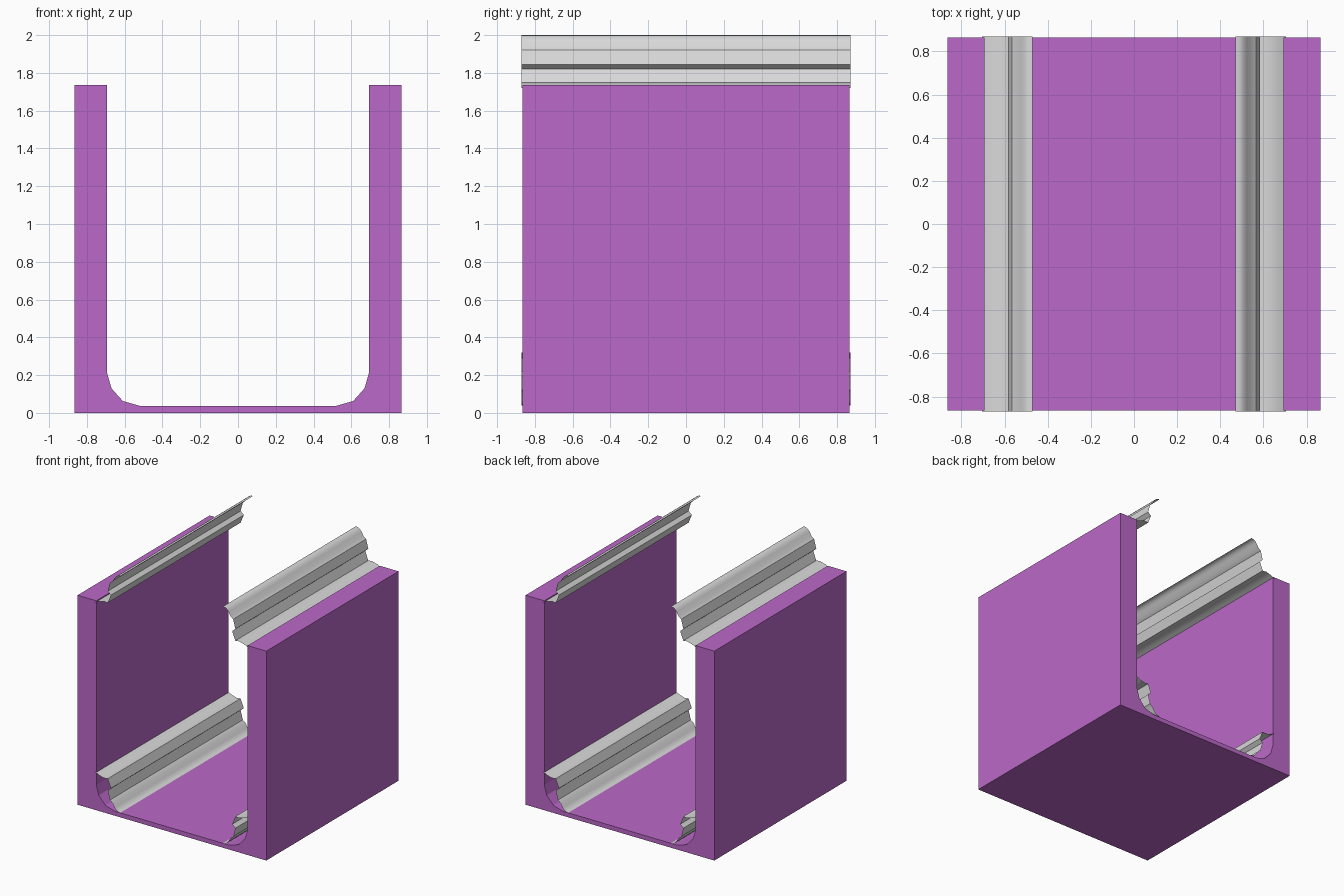
import bpy
import bmesh

cube = bpy.data.objects.get("Cube")
if cube:
    bpy.data.objects.remove(cube, do_unlink=True)


def make_material(name, color):
    mat = bpy.data.materials.new(name)
    mat.use_nodes = True
    mat.diffuse_color = color
    mat.node_tree.nodes["Principled BSDF"].inputs["Base Color"].default_value = color
    return mat


purple = make_material("purple", (0.50, 0.14, 0.58, 1))
grey = make_material("light_grey", (0.70, 0.70, 0.70, 1))


def extrude_profile(name, points, half_depth, mat, closed):
    """Sweep an x-z profile along y, capped when the profile is closed."""
    bm = bmesh.new()
    front = [bm.verts.new((x, -half_depth, z)) for x, z in points]
    back = [bm.verts.new((x, half_depth, z)) for x, z in points]
    count = len(points)
    for i in range(count if closed else count - 1):
        j = (i + 1) % count
        bm.faces.new((front[i], front[j], back[j], back[i]))
    if closed:
        bm.faces.new(front)
        bm.faces.new(back[::-1])
        bmesh.ops.recalc_face_normals(bm, faces=bm.faces)
    mesh = bpy.data.meshes.new(name)
    bm.to_mesh(mesh)
    bm.free()
    mesh.materials.append(mat)
    obj = bpy.data.objects.new(name, mesh)
    bpy.context.collection.objects.link(obj)
    return obj


# U-shaped channel: two walls and a floor with rounded inner corners
half_channel = [(0.865, 0), (0.865, 1.735), (0.693, 1.735), (0.693, 0.21),
                (0.67, 0.13), (0.61, 0.063), (0.52, 0.037)]
channel = half_channel + [(-x, z) for x, z in reversed(half_channel)]
extrude_profile("channel_walls_and_floor", channel, 0.865, purple, True)

# Thin moulding strips, from the wall edge towards the middle
crown = [(0.705, 1.72), (0.67, 1.738), (0.62, 1.752), (0.585, 1.748),
         (0.556, 1.82), (0.585, 1.845), (0.565, 1.92), (0.54, 1.94),
         (0.522, 1.972), (0.505, 1.99), (0.49, 1.998), (0.47, 2.0)]
base = [(x, 2.04 - z) for x, z in crown]

for part, profile, flip in (("crown_moulding", crown, False), ("base_moulding", base, True)):
    for side, sign in (("left", 1), ("right", -1)):
        points = [(sign * x, z) for x, z in profile]
        # Keep the faces turned towards the open middle
        if (sign < 0) != flip:
            points.reverse()
        strip = extrude_profile(side + "_" + part, points, 0.87, grey, False)
        bpy.ops.object.select_all(action="DESELECT")
        strip.select_set(True)
        bpy.context.view_layer.objects.active = strip
        bpy.ops.object.shade_smooth_by_angle(angle=0.5)
